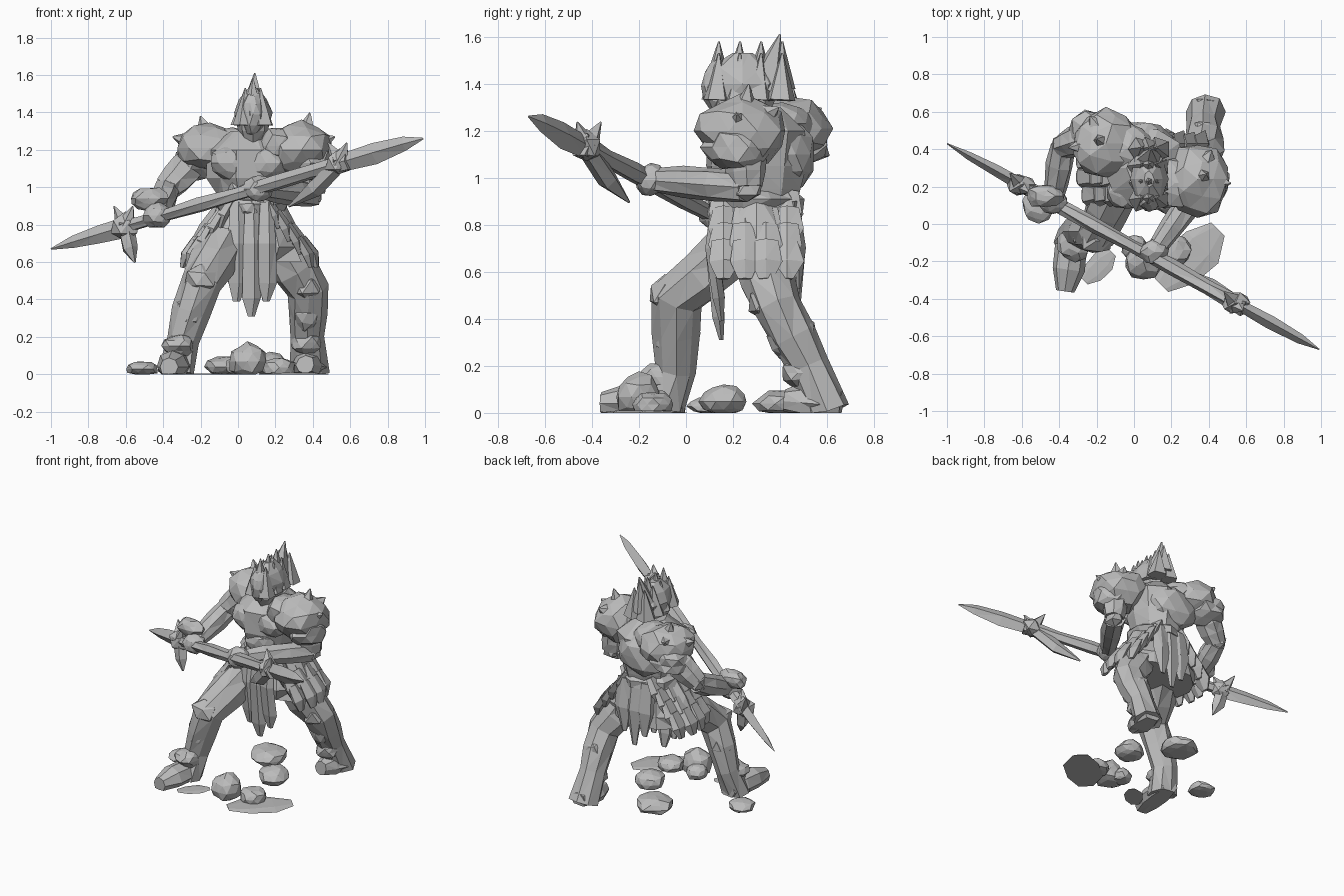
import bpy, bmesh, math, random
from mathutils import Vector

random.seed(7)
if "Cube" in bpy.data.objects:
    bpy.data.objects.remove(bpy.data.objects["Cube"])

stone = bpy.data.materials.new("stone_grey")
stone.use_nodes = True
grey = (.5, .5, .5, 1)
stone.diffuse_color = grey
stone.node_tree.nodes["Principled BSDF"].inputs["Base Color"].default_value = grey


def finish(name, bm):
    """Rest the part on the ground and turn it into an object."""
    for vert in bm.verts:
        vert.co.z = max(vert.co.z, 0)
    bmesh.ops.recalc_face_normals(bm, faces=bm.faces)
    mesh = bpy.data.meshes.new(name)
    bm.to_mesh(mesh)
    bm.free()
    mesh.materials.append(stone)
    bpy.context.collection.objects.link(bpy.data.objects.new(name, mesh))


def blob(name, centre, size, rough=.1, detail=2):
    """Chipped ellipsoid."""
    bm = bmesh.new()
    bmesh.ops.create_icosphere(bm, subdivisions=detail, radius=1)
    for vert in bm.verts:
        chip = 1 + random.uniform(-rough, rough)
        vert.co = Vector(centre) + Vector([half * chip * part for half, part in zip(size, vert.co)])
    finish(name, bm)


def tube(name, points, radii, sides=7, wide=1, thick=1, rough=.1):
    """Faceted loft along a path, with a chipped elliptical section."""
    bm = bmesh.new()
    points = [Vector(point) for point in points]
    axis = (points[-1] - points[0]).normalized()
    reference = Vector((0, 1, 0)) if abs(axis.z) > .75 else Vector((0, 0, 1))
    rings = []
    for index, (point, radius) in enumerate(zip(points, radii)):
        ahead = points[min(index + 1, len(points) - 1)]
        behind = points[max(index - 1, 0)]
        tangent = (ahead - behind).normalized()
        across = tangent.cross(reference).normalized()
        upward = tangent.cross(across)
        ring = []
        for side in range(sides):
            angle = math.tau * side / sides
            r = radius * (1 + random.uniform(-rough, rough))
            offset = across * math.cos(angle) * wide + upward * math.sin(angle) * thick
            ring.append(bm.verts.new(point + offset * r))
        rings.append(ring)
    for low, high in zip(rings, rings[1:]):
        for side in range(sides):
            after = (side + 1) % sides
            bm.faces.new((low[side], low[after], high[after], high[side]))
    bm.faces.new(rings[0])
    bm.faces.new(rings[-1])
    bmesh.ops.triangulate(bm, faces=bm.faces)
    finish(name, bm)


def spike(name, base, tip, radius=.05):
    tube(name, (base, tip), (radius, .004), sides=5)


def limb(name, start, end, thick_start, thick_end, bulge=.2, steps=3):
    """Tapered limb segment that swells in the middle like muscle."""
    points, radii = [], []
    for step in range(steps + 1):
        t = step / steps
        points.append(start.lerp(end, t))
        swell = 1 + bulge * math.sin(math.pi * t)
        radii.append((thick_start + (thick_end - thick_start) * t) * swell)
    tube(name, points, radii, sides=8)


# Torso: waist flaring to the chest, then closing to the neck
middle = Vector((.06, .3, 0))


def level(z, y_shift=0, x_shift=0):
    return middle + Vector((x_shift, y_shift, z))


tube("torso", [level(z) for z in (.85, .95, 1.05, 1.2, 1.3)], (.17, .18, .21, .22, .1), sides=10)
tube("belt", [level(z) for z in (.86, .91, .95)], (.19, .2, .17), sides=11)
for side in (-1, 1):
    blob("breastplate", level(1.13, -.13, side * .09), (.12, .09, .1))
blob("belly_plate", level(.98, -.13), (.12, .08, .09))
blob("upper_back", level(1.1, .13, -.04), (.2, .12, .15))
blob("buckle", level(.89, -.17), (.06, .04, .05), detail=1)

# Head with a crest of upright spikes
tube("head", [level(z, -.06, .02) for z in (1.23, 1.3, 1.4, 1.47, 1.53)],
     (.06, .09, .11, .09, .03), sides=8, wide=.88, thick=1.4)
blob("face_plate", level(1.39, -.17, .02), (.06, .06, .12))
for row in range(4):
    for column in (-1, 0, 1):
        tip = level(1.58 - .05 * abs(column), row * .09 - .16, .02 + column * .04)
        spike("crest_spike", tip - Vector((column * -.01, .01, .2)), tip, .065)
spike("tall_rear_crest", level(1.38, .03, .02), level(1.61, .1, .03), .09)


# Shoulder armour: dome, overlapping rim, collar and radiating spikes
def shoulder(side_name, side, centre, size, rim_shift):
    centre, size = Vector(centre), Vector(size)
    blob(side_name + "_shoulder", centre, size)
    blob(side_name + "_shoulder_rim", centre + Vector(rim_shift), size * .72, rough=.14)
    blob(side_name + "_collar", centre + Vector((-side * .12, -.02, .02)), size * .7)
    for direction, reach in (((.2, .1, 1), 1.35), ((.9, -.1, .4), 1.15), ((.4, .7, .6), 1.1)):
        outward = Vector((side * direction[0], direction[1], direction[2])).normalized()
        root, tip = [centre + Vector([half * part * scale for half, part in zip(size, outward)])
                     for scale in (.8, reach)]
        spike(side_name + "_shoulder_spike", root, tip, .045)


shoulder("right", -1, (-.15, .43, 1.21), (.19, .19, .13), (-.07, .05, -.07))
shoulder("left", 1, (.34, .24, 1.2), (.17, .2, .15), (.05, -.02, -.07))

# Arms ending in fists around the shaft
arms = {"right": ((-.23, .47, 1.15), (-.38, .42, .99), (-.43, .12, .85)),
        "left": ((.37, .25, 1.15), (.39, .26, .96), (.11, -.15, .99))}
for side_name, joints in arms.items():
    top, elbow, hand = map(Vector, joints)
    limb(side_name + "_upper_arm", top, elbow, .08, .07)
    limb(side_name + "_forearm", elbow, hand, .07, .05)
    blob(side_name + "_hand", hand, (.08, .07, .07))
    blob(side_name + "_elbow", elbow, (.07, .07, .07), rough=.15, detail=1)
blob("right_fist_guard", (-.48, .15, .94), (.1, .06, .06), rough=.15)

# Double-ended polearm, laid out by fraction along its shaft
butt, point = Vector((-1, .43, .67)), Vector((.99, -.67, 1.26))


def on_shaft(*fractions):
    return [butt.lerp(point, fraction) for fraction in fractions]


tube("shaft", on_shaft(.18, .3, .4, .5, .6, .7, .8), (.04, .037, .044, .037, .044, .04, .05), sides=6, rough=.15)
tube("right_blade", on_shaft(0, .06, .13, .2), (.004, .03, .045, .05), sides=4, wide=.7, thick=1.1)
tube("left_blade", on_shaft(1, .95, .87, .77), (.004, .036, .053, .045), sides=4, wide=.7, thick=1.1)
for side_name, fraction in (("right", .2), ("left", .775)):
    centre = on_shaft(fraction)[0]
    blob(side_name + "_guard", centre, (.08, .06, .07), rough=.2, detail=1)
    for lean in (-.06, .04):
        spike(side_name + "_guard_spike", centre, centre + Vector((lean, -lean, .11)), .06)
    hook = Vector((.05, -.04, -.19)) if side_name == "right" else Vector((-.27, .18, -.23))
    bend = centre + hook * .5 + Vector((0, 0, -.02))
    tube(side_name + "_prong", (centre, bend, centre + hook), (.045, .045, .006), sides=5)

# Hips and skirt with tiers of overlapping side plates
tube("skirt", [level(z) for z in (.94, .8, .68, .6)], (.17, .25, .31, .3), sides=12, thick=.64)
for side in (-1, 1):
    for tier in range(4):
        for column in range(4):
            rounding = 1 - .08 * abs(column - 1.5)
            head = Vector((.1 + tier * .065, .16 + column * .09, .94 - tier * .07))
            plate = []
            for spread, drop in ((0, 0), (.06, .09), (.08, .16)):
                x = middle.x + side * (head.x + spread) * rounding
                plate.append((x, head.y, head.z - drop))
            tube("side_tasset", plate, (.05, .07, .03), sides=5, wide=.45)

# Hanging cloth strips, longest in the centre
for column in (-1, 0, 1):
    x, hem = .07 + column * .08, .31 + .08 * abs(column)
    front = [(x, .13, .92), (x, .11, .7), (x, .14, hem + .1), (x, .15, hem)]
    tube("front_cloth", front, (.04, .055, .055, .02), sides=5, thick=.5)
    back = [(x, .46, .9), (x, .48, .7), (x, .48, hem + .14)]
    tube("back_cloth", back, (.06, .075, .02), sides=5, thick=.4)

# Legs: one loft from hip to sole, with armour plates and a boot
legs = {"right": ((-.08, .2, .7), (-.2, -.04, .49), (-.3, -.04, .18), (-.32, -.01, .04), (-.37, -.36, .04)),
        "left": ((.23, .31, .68), (.37, .39, .45), (.37, .52, .2), (.39, .66, .03), (.36, .42, .05))}
for side_name, joints in legs.items():
    hip, knee, ankle, heel, toe = map(Vector, joints)
    sole = heel.lerp(toe, .25)
    sole.z = 0
    path = (hip, hip.lerp(knee, .5), knee, knee.lerp(ankle, .5), ankle, sole)
    tube(side_name + "_leg", path, (.12, .125, .11, .1, .085, .1), sides=8)
    blob(side_name + "_knee_plate", knee + Vector((0, -.05, .02)), (.09, .08, .08), rough=.15, detail=1)
    blob(side_name + "_shin_plate", knee.lerp(ankle, .5), (.09, .1, .1), rough=.15)
    blob(side_name + "_ankle_plate", ankle.lerp(toe, .2), (.09, .09, .06), rough=.15)
    limb(side_name + "_boot", heel, toe, .06, .05, bulge=.7)

# Loose rocks, each as (x, y, half width, height), and flat ground slabs
for x, y, half, height in ((.05, -.2, .1, .17), (0, -.13, .07, .1), (.17, .16, .1, .12),
                           (-.05, .42, .13, .1), (.22, -.14, .09, .09), (-.51, .1, .09, .07)):
    blob("rock", (x, y, height * .4), (half, half, height * .6))
for name, centre, reach in (("large_slab", (.3, -.18, 0), .2), ("small_slab", (-.19, -.23, 0), .1)):
    diagonal = Vector((reach * .75, reach * .75, 0))
    ends = [Vector(centre) + diagonal * part for part in (-1, -.4, .4, 1)]
    tube(name, ends, [reach * part for part in (.25, .6, .6, .25)], sides=6, thick=.1)
